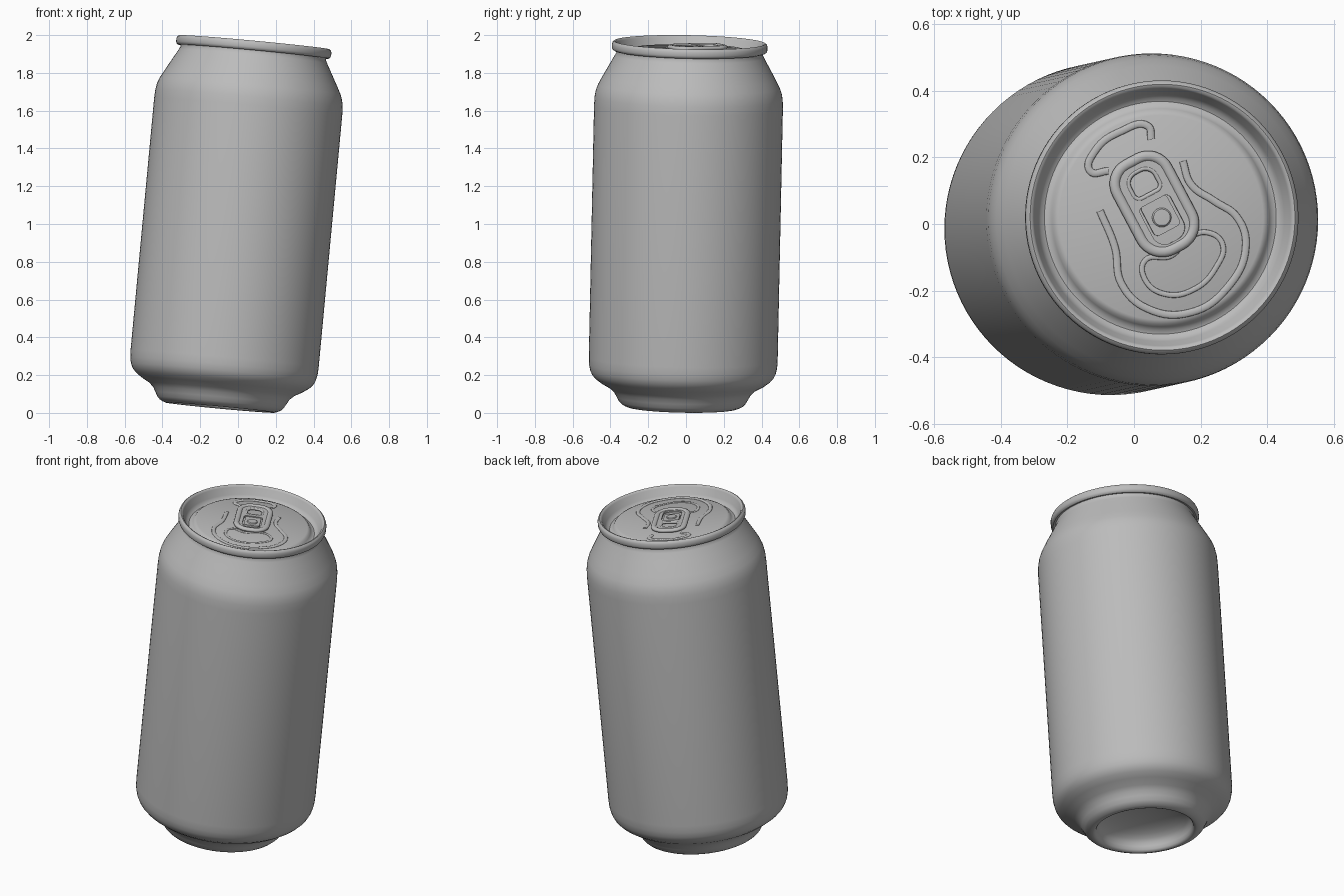
import bpy
import math
from mathutils import Matrix, Vector

if "Cube" in bpy.data.objects:
    bpy.data.objects.remove(bpy.data.objects["Cube"], do_unlink=True)

metal = bpy.data.materials.new("grey metal")
metal.use_nodes = True
metal.diffuse_color = (0.5, 0.5, 0.5, 1)
metal.node_tree.nodes["Principled BSDF"].inputs["Base Color"].default_value = (0.5, 0.5, 0.5, 1)

# The whole can leans to one side
lean = Vector((0.0935, 0.0208, 1)).normalized()
can = Matrix.Translation((-0.095, -0.02, 0.028)) @ Vector((0, 0, 1)).rotation_difference(lean).to_matrix().to_4x4()
PANEL = 1.903
lid = can @ Matrix.Translation((0, 0, PANEL))
tab = lid @ Matrix.Rotation(math.radians(-62), 4, 'Z')


def add(name, mesh, matrix, angle=40):
    obj = bpy.data.objects.new(name, mesh)
    bpy.context.collection.objects.link(obj)
    obj.matrix_world = matrix
    mesh.materials.clear()
    mesh.materials.append(metal)
    bpy.ops.object.select_all(action='DESELECT')
    obj.select_set(True)
    bpy.context.view_layer.objects.active = obj
    bpy.ops.object.shade_smooth_by_angle(angle=math.radians(angle))
    return obj


def lathe(name, profile, matrix, n=96):
    """Turn (radius, height) points around z; zero radius makes a pole."""
    verts, rings, faces = [], [], []
    for r, z in profile:
        count = n if r > 0 else 1
        rings.append(range(len(verts), len(verts) + count))
        verts += [(r * math.cos(math.tau * i / n), r * math.sin(math.tau * i / n), z)
                  for i in range(count)]
    for a, b in zip(rings, rings[1:]):
        for i in range(n):
            j = (i + 1) % n
            face = [a[i % len(a)], a[j % len(a)], b[j % len(b)], b[i % len(b)]]
            faces.append(list(dict.fromkeys(face)))
    mesh = bpy.data.meshes.new(name)
    mesh.from_pydata(verts, [], faces)
    return add(name, mesh, matrix)


def curve_part(name, loops, matrix, closed=True, smooth=False, **settings):
    """Make a mesh from outlines: a filled plate or a rounded bead."""
    data = bpy.data.curves.new(name, 'CURVE')
    for key, value in settings.items():
        setattr(data, key, value)
    for pts in loops:
        s = data.splines.new('BEZIER' if smooth else 'POLY')
        points = s.bezier_points if smooth else s.points
        points.add(len(pts) - 1)
        for p, (x, y) in zip(points, pts):
            if smooth:
                p.co = (x, y, 0)
                p.handle_left_type = p.handle_right_type = 'AUTO'
            else:
                p.co = (x, y, 0, 1)
        s.use_cyclic_u = closed
    temp = bpy.data.objects.new(name + " path", data)
    bpy.context.collection.objects.link(temp)
    bpy.context.view_layer.update()
    mesh = bpy.data.meshes.new_from_object(temp.evaluated_get(bpy.context.evaluated_depsgraph_get()))
    bpy.data.objects.remove(temp)
    mesh.name = name
    return add(name, mesh, matrix)


def rounded(x0, x1, half, r_back, r_front, steps=8):
    """Rounded rectangle from x0 to x1, symmetric about the x axis."""
    pts = []
    for q, (x, y, r) in enumerate([(x1, half, r_front), (x0, half, r_back),
                                   (x0, -half, r_back), (x1, -half, r_front)]):
        cx = x - math.copysign(r, x - (x0 + x1) / 2)
        cy = y - math.copysign(r, y)
        for i in range(steps + 1):
            a = math.pi / 2 * (q + i / steps)
            pts.append((cx + r * math.cos(a), cy + r * math.sin(a)))
    return pts


# Can shell: domed base, foot, wall, shoulder, rolled rim and lid in one turned profile
dome = [(0.265 * math.sin(a), 0.03 + 0.1 * math.cos(a))
        for a in (math.pi / 2 * i / 8 for i in range(9))]
foot = [(0.27, 0.012), (0.278, 0.003), (0.29, 0), (0.307, 0.006), (0.322, 0.014),
        (0.335, 0.027), (0.348, 0.05), (0.362, 0.075), (0.385, 0.097)]
wall = [(0.43, 0.122), (0.462, 0.145), (0.48, 0.165), (0.491, 0.188), (0.498, 0.22), (0.5, 0.26),
        (0.5, 0.9), (0.5, 1.6), (0.498, 1.645), (0.492, 1.68), (0.481, 1.71)]
neck = [(0.46, 1.75), (0.42, 1.822), (0.395, 1.867), (0.386, 1.885), (0.388, 1.895)]
rim = [(0.4, 1.893), (0.408, 1.898), (0.412, 1.908), (0.412, 1.927),
       (0.408, 1.937), (0.4, 1.943), (0.392, 1.94), (0.387, 1.932)]
sink = [(0.372, 1.893), (0.362, 1.878), (0.35, 1.872), (0.338, 1.875), (0.328, 1.887),
        (0.32, 1.898), (0.308, PANEL), (0, PANEL)]
lathe("can_shell", dome + foot + wall + neck + rim + sink, can)

# Embossed beads on the lid
bead = dict(dimensions='3D', bevel_resolution=3, resolution_u=8)
flat = lid @ Matrix.Diagonal((1, 1, 0.5, 1))
mouth = [(-0.05, -0.13), (0.03, -0.115), (0.085, -0.06), (0.14, -0.045), (0.185, -0.08),
         (0.165, -0.15), (0.1, -0.215), (0.01, -0.23), (-0.05, -0.185)]
curve_part("mouth_bead", [mouth], flat, smooth=True, bevel_depth=0.008, **bead)
panel = [(0.065, 0.17), (0.09, 0.1), (0.16, 0.05), (0.23, 0), (0.255, -0.09), (0.2, -0.21),
         (0.09, -0.285), (-0.04, -0.275), (-0.12, -0.2), (-0.14, -0.09), (-0.185, 0.02)]
curve_part("panel_bead", [panel], flat, closed=False, smooth=True, bevel_depth=0.011,
           use_fill_caps=True, **bead)
grip = [(-0.16, 0.14), (-0.215, 0.14), (-0.2, 0.2), (-0.12, 0.26), (-0.04, 0.275), (-0.03, 0.235)]
curve_part("finger_bead", [grip], flat, closed=False, smooth=True, bevel_depth=0.011,
           use_fill_caps=True, **bead)

# Pull tab: curled frame, pierced plate, tongue and rivet
lift = Matrix.Translation((0, 0, 0.014))
curve_part("tab_frame", [rounded(-0.19, 0.1, 0.085, 0.065, 0.07)],
           tab @ lift @ Matrix.Diagonal((1, 1, 0.75, 1)), bevel_depth=0.016, **bead)
curve_part("tab_plate", [rounded(-0.19, 0.1, 0.085, 0.065, 0.07),
                         rounded(-0.157, -0.078, 0.045, 0.036, 0.02),
                         rounded(-0.055, 0.08, 0.052, 0.015, 0.04)],
           tab @ lift, dimensions='2D', fill_mode='BOTH', extrude=0.005)
curve_part("finger_hole_edge", [rounded(-0.157, -0.078, 0.045, 0.036, 0.02)],
           tab @ lift, bevel_depth=0.007, **bead)
curve_part("tab_tongue", [rounded(-0.056, 0.045, 0.044, 0.01, 0.015)],
           tab @ Matrix.Translation((0, 0, 0.008)), dimensions='2D', fill_mode='BOTH', extrude=0.005)
lathe("rivet", [(0.03, 0), (0.029, 0.014), (0.025, 0.018), (0, 0.019)], tab, n=32)
